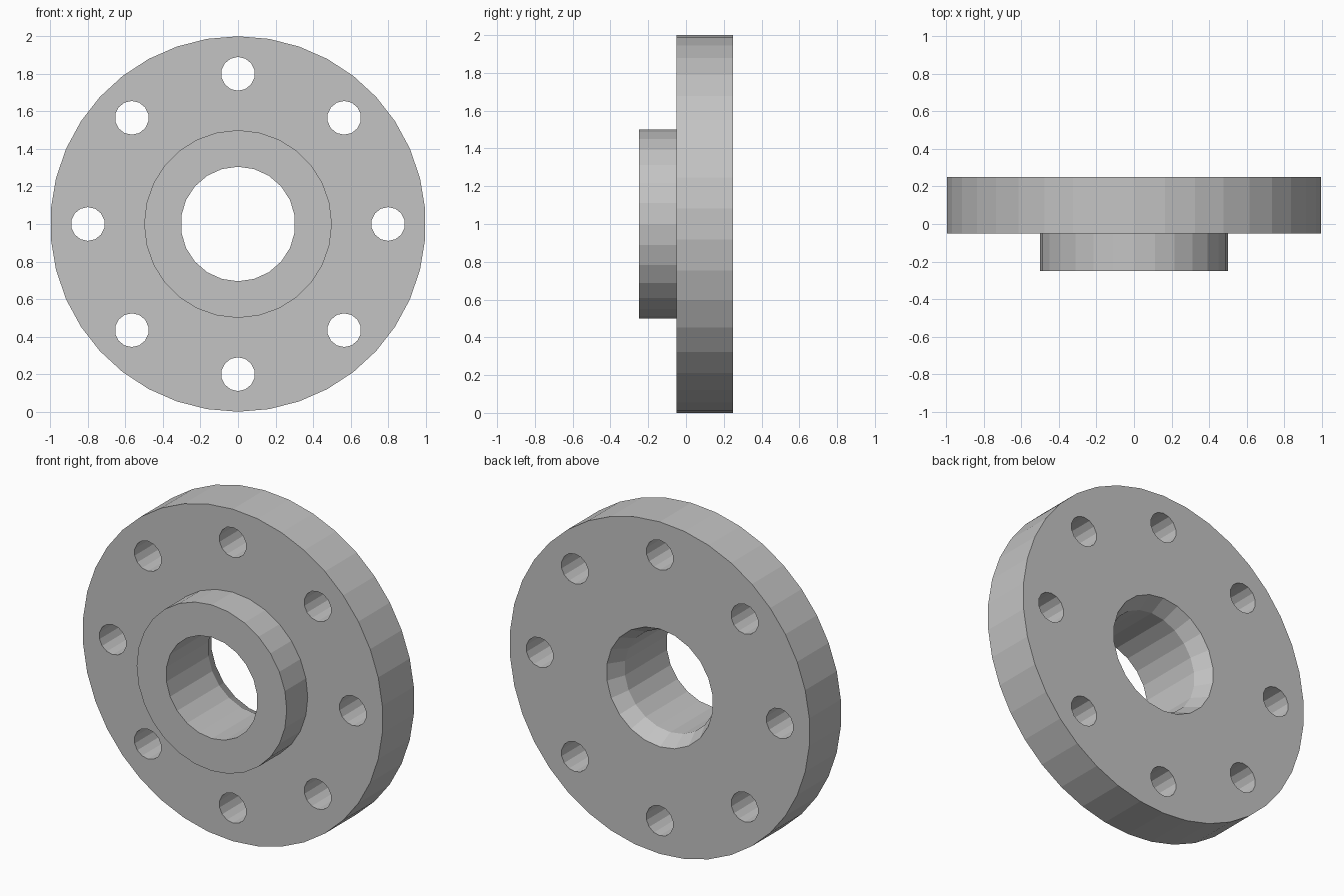
import bpy, bmesh, math
from mathutils import Matrix, Vector

cube = bpy.data.objects.get("Cube")
if cube:
    bpy.data.objects.remove(cube, do_unlink=True)

steel = bpy.data.materials.new("plain grey metal")
steel.use_nodes = True
GREY = (0.55, 0.55, 0.55, 1)
steel.diffuse_color = GREY
steel.node_tree.nodes["Principled BSDF"].inputs["Base Color"].default_value = GREY

CENTRE = Vector((0, 0, 1))


def cylinders(name, sides, front, back, r_front, r_back, offsets=((0, 0),)):
    """Make capped cylinders or cones along y, from front to back, at x/z offsets."""
    bm = bmesh.new()
    for x, z in offsets:
        place = Matrix.Translation(CENTRE + Vector((x, (front + back) / 2, z)))
        bmesh.ops.create_cone(bm, cap_ends=True, segments=sides,
                              radius1=r_back, radius2=r_front, depth=back - front,
                              matrix=place @ Matrix.Rotation(math.pi / 2, 4, "X"))
    mesh = bpy.data.meshes.new(name)
    bm.to_mesh(mesh)
    bm.free()
    mesh.materials.append(steel)
    obj = bpy.data.objects.new(name, mesh)
    bpy.context.collection.objects.link(obj)
    return obj


def combine(target, tool, operation):
    """Apply a boolean and discard the tool."""
    tool.hide_render = True
    mod = target.modifiers.new(tool.name, "BOOLEAN")
    mod.operation = operation
    mod.solver = "EXACT"
    mod.object = tool
    bpy.context.view_layer.objects.active = target
    bpy.ops.object.modifier_apply(modifier=mod.name)
    bpy.data.objects.remove(tool, do_unlink=True)


# Round plate with a raised hub on its front
flange = cylinders("flange", 38, -0.05, 0.25, 1.0, 1.0)
combine(flange, cylinders("hub", 28, -0.25, 0.1, 0.5, 0.5), "UNION")

# Central bore, with a tapered mouth at the back
combine(flange, cylinders("bore", 22, -0.4, 0.4, 0.305, 0.305), "DIFFERENCE")
combine(flange, cylinders("taper", 22, 0.05, 0.35, 0.255, 0.405), "DIFFERENCE")

# Ring of eight bolt holes
ring = [(0.8 * math.sin(k * math.pi / 4), 0.8 * math.cos(k * math.pi / 4))
        for k in range(8)]
combine(flange, cylinders("bolt_holes", 14, -0.2, 0.4, 0.09, 0.09, ring), "DIFFERENCE")
